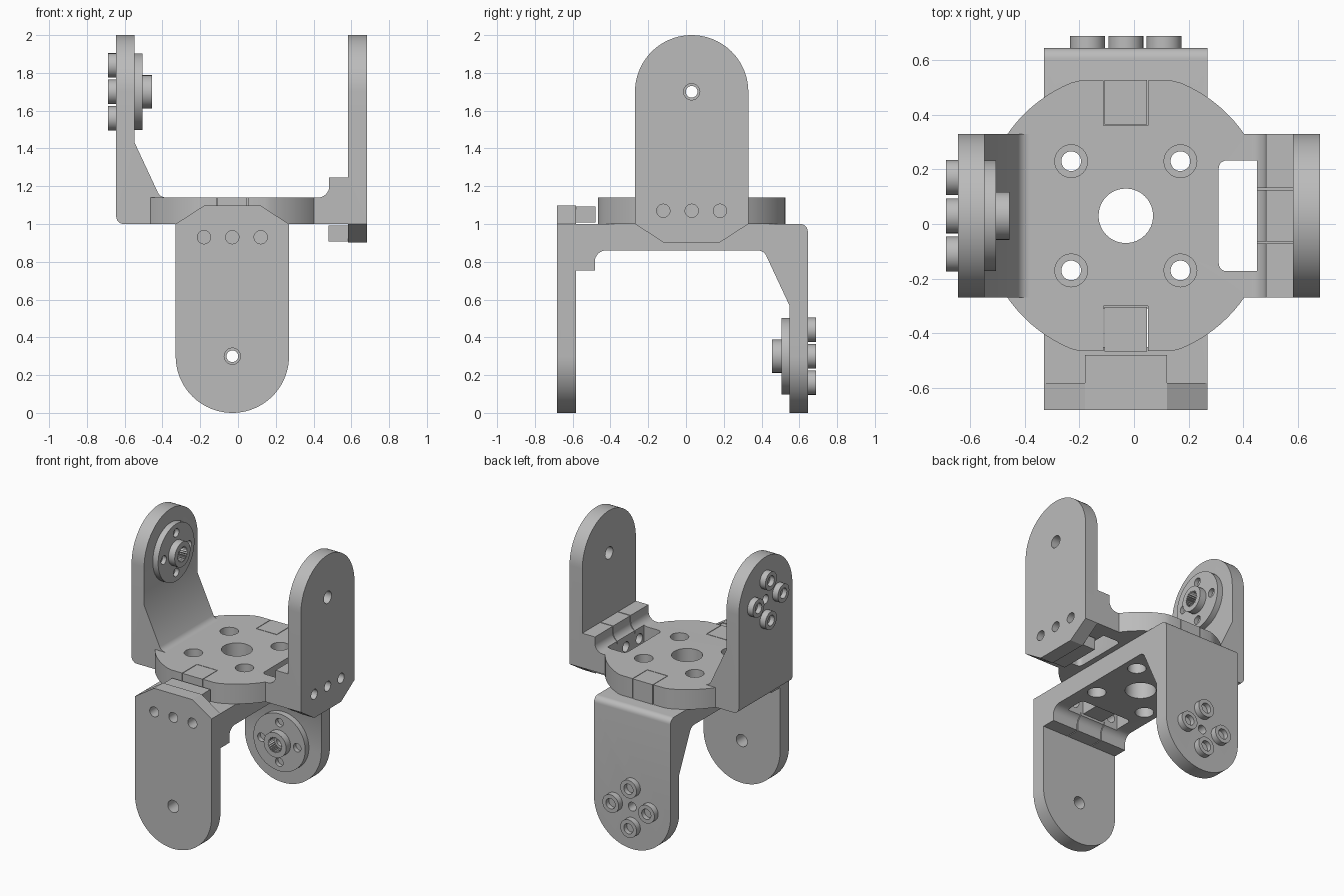
import bpy, bmesh
from math import sin, cos, pi, radians
from mathutils import Matrix

old = bpy.data.objects.get("Cube")
if old:
    bpy.data.objects.remove(old, do_unlink=True)

grey = bpy.data.materials.new("light grey plastic")
grey.use_nodes = True
grey.diffuse_color = (0.5, 0.5, 0.5, 1)
grey.node_tree.nodes["Principled BSDF"].inputs["Base Color"].default_value = (0.5, 0.5, 0.5, 1)


def prism(name, pts, lo, hi, axis):
    """Extrude an outline along an axis from lo to hi."""
    place = {"x": lambda a, b, d: (d, a, b),
             "y": lambda a, b, d: (a, d, b),
             "z": lambda a, b, d: (a, b, d)}[axis]
    bm = bmesh.new()
    face = bm.faces.new([bm.verts.new(place(a, b, lo)) for a, b in pts])
    ext = bmesh.ops.extrude_face_region(bm, geom=[face])
    shift = place(0, 0, hi - lo)
    verts = [g for g in ext["geom"] if isinstance(g, bmesh.types.BMVert)]
    bmesh.ops.translate(bm, vec=shift, verts=verts)
    bmesh.ops.recalc_face_normals(bm, faces=bm.faces)
    mesh = bpy.data.meshes.new(name)
    bm.to_mesh(mesh)
    bm.free()
    mesh.materials.append(grey)
    obj = bpy.data.objects.new(name, mesh)
    bpy.context.scene.collection.objects.link(obj)
    return obj


def arc(a, b, r, start=0, end=360, n=32):
    full = end - start == 360
    angles = [radians(start + (end - start) * i / n) for i in range(n if full else n + 1)]
    return [(a + r * cos(t), b + r * sin(t)) for t in angles]


def rod(a, b, r, lo, hi, axis):
    return prism("rod", arc(a, b, r), lo, hi, axis)


def box(x0, x1, y0, y1, z0, z1):
    return prism("block", [(x0, y0), (x1, y0), (x1, y1), (x0, y1)], z0, z1, "z")


def combine(obj, tools, operation):
    """Boolean each tool into obj, then drop the tools."""
    for tool in tools:
        tool.hide_render = True
        mod = obj.modifiers.new("bool", "BOOLEAN")
        mod.operation, mod.solver, mod.object = operation, "EXACT", tool
    bpy.context.view_layer.update()
    deps = bpy.context.evaluated_depsgraph_get()
    mesh = bpy.data.meshes.new_from_object(obj.evaluated_get(deps))
    obj.modifiers.clear()
    obj.data = mesh
    for tool in tools:
        bpy.data.objects.remove(tool, do_unlink=True)


def four(radius):
    return [(radius, 0), (-radius, 0), (0, radius), (0, -radius)]


AXLE = 0.7  # height of the joint axis above the plate


def build_bracket(side, matrix, with_disc):
    # U-shaped body: side outline trimmed by the rounded arm outline
    outline = (arc(-0.575, 0.04, 0.04, 180, 270, 6)
               + [(0.612, 0), (0.612, -0.097), (0.712, -0.097), (0.712, 1.1), (0.612, 1.1),
                  (0.612, 0.245), (0.513, 0.245)]
               + arc(0.453, 0.2, 0.06, 0, -90, 8)
               + arc(-0.35, 0.19, 0.05, 270, 208, 6)
               + [(-0.517, 0.43), (-0.517, 1.1), (-0.615, 1.1)])
    body = prism(side + "_bracket", outline, -0.4, 0.4, "y")
    arm = [(-0.3, 0), (-0.15, -0.097), (0.15, -0.097), (0.3, 0)] + arc(0, AXLE, 0.3, 0, 180, 40)
    combine(body, [prism("arm_trim", arm, -1, 1, "x")], "INTERSECT")

    # Hook under the plate, and the round platform
    adds = [box(0.51, 0.65, -0.15, 0.15, -0.092, -0.007)]
    if with_disc:
        disc = [(a, max(-0.495, min(0.495, b))) for a, b in arc(0, 0, 0.527, n=96)]
        disc = [p for i, p in enumerate(disc)
                if abs(p[1]) < 0.495 or abs(disc[i - 1][1]) < 0.495
                or abs(disc[(i + 1) % 96][1]) < 0.495]
        adds.append(prism("platform", disc, 0.0, 0.14, "z"))
    combine(body, adds, "UNION")

    # Plate holes, window, grooves, bolt holes and axle holes
    window = arc(0.37, -0.173, 0.03, 180, 270, 5) + [(0.48, -0.203), (0.48, 0.203)]
    window += arc(0.37, 0.173, 0.03, 90, 180, 5)
    cuts = [rod(0, 0, 0.1, -0.1, 0.3, "z"), prism("window", window, -0.1, 0.4, "z"),
            rod(0, AXLE, 0.043, 0.55, 0.8, "x"), rod(0, AXLE, 0.031, -0.8, -0.4, "x")]
    for a in (-0.2, 0.2):
        for b in (-0.2, 0.2):
            cuts += [rod(a, b, 0.036, -0.1, 0.1, "z"), rod(a, b, 0.06, 0.07, 0.3, "z")]
    for b in (-0.15, 0, 0.15):
        cuts.append(rod(b, 0.07, 0.035, 0.44, 0.8, "x"))
    for s in (-1, 1):
        cuts.append(box(0.47, 0.613, s * 0.098 - 0.003, s * 0.098 + 0.003, 0.125, 0.3))
        if with_disc:
            cuts.append(box(-0.082, 0.082, min(s * 0.33, s * 0.6), max(s * 0.33, s * 0.6), -0.1, 0.3))
    combine(body, cuts, "DIFFERENCE")
    parts = [body]

    # Key blocks set into the platform rim; the front one drops into the window below
    if with_disc:
        for s, name, drop in ((-1, "front_key", -0.13), (1, "rear_key", 0.0)):
            key = box(-0.078, 0.078, min(s * 0.334, s * 0.497), max(s * 0.334, s * 0.497), drop, 0.14)
            key.name = name
            parts.append(key)

    # Servo horn with a splined hub on the inside of the arm
    horn = prism(side + "_horn", arc(0, AXLE, 0.203, n=48), -0.519, -0.475, "x")
    combine(horn, [rod(0, AXLE, 0.088, -0.5, -0.426, "x")], "UNION")
    spline = []
    for i in range(48):
        t, r = 2 * pi * i / 48, 0.056 if i % 2 else 0.046
        spline.append((r * cos(t), AXLE + r * sin(t)))
    cuts = [prism("spline", spline, -0.49, -0.4, "x"), rod(0, AXLE, 0.031, -0.6, -0.4, "x")]
    cuts += [rod(a, AXLE + b, 0.03, -0.505, -0.4, "x") for a, b in four(0.14)]
    combine(horn, cuts, "DIFFERENCE")
    parts.append(horn)

    # Hollow screw heads on the outside of the arm
    for a, b in four(0.14):
        screw = rod(a, AXLE + b, 0.064, -0.658, -0.612, "x")
        screw.name = side + "_screw_head"
        combine(screw, [rod(a, AXLE + b, 0.036, -0.7, -0.625, "x")], "DIFFERENCE")
        parts.append(screw)

    for obj in parts:
        obj.data.transform(matrix)
        obj.data.shade_smooth()
        obj.data.set_sharp_from_angle(angle=radians(30))


# Upper bracket along x, lower one turned over and along y
upper = Matrix.Translation((-0.03, 0.03, 1))
flip = Matrix(((0, -1, 0, 0), (-1, 0, 0, 0), (0, 0, -1, 0), (0, 0, 0, 1)))
build_bracket("upper", upper, True)
build_bracket("lower", upper @ flip, False)
